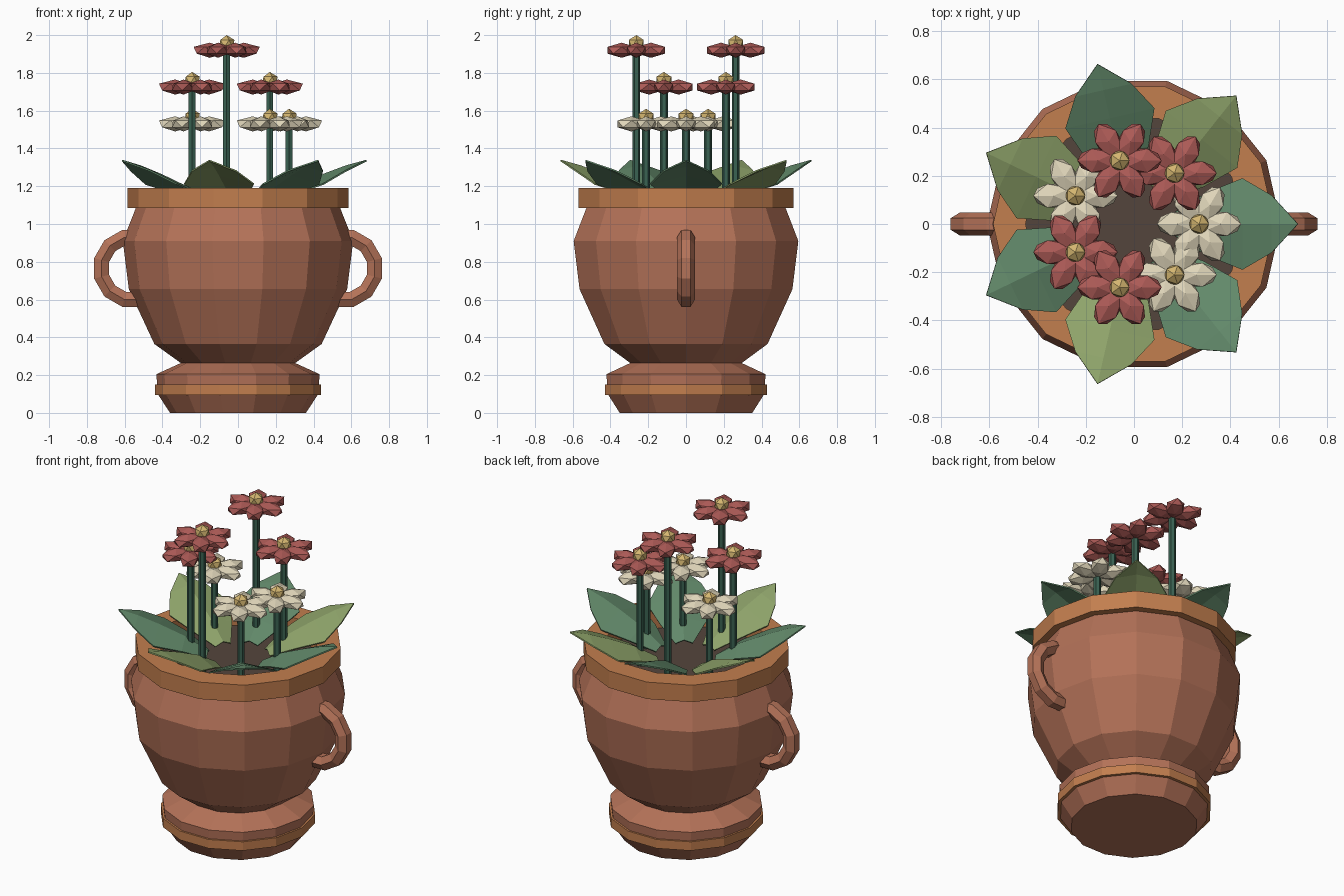
import bpy, bmesh, math
from mathutils import Vector, Matrix

if "Cube" in bpy.data.objects:
    bpy.data.objects.remove(bpy.data.objects["Cube"])

SIDES = 14


def mat(name, r, g, b):
    m = bpy.data.materials.new(name)
    lin = [((c / 255 + 0.055) / 1.055) ** 2.4 for c in (r, g, b)]
    m.diffuse_color = (*lin, 1)
    m.use_nodes = True
    m.node_tree.nodes["Principled BSDF"].inputs["Base Color"].default_value = m.diffuse_color
    return m


CLAY = mat("terracotta", 180, 114, 88)
RIM = mat("orange clay", 194, 126, 78)
SOIL = mat("dark soil", 84, 69, 60)
STEM = mat("stem green", 58, 98, 82)
LEAF_A = mat("blue green leaf", 98, 137, 106)
LEAF_B = mat("olive leaf", 142, 163, 106)
RED = mat("red petal", 172, 90, 86)
CREAM = mat("cream petal", 224, 214, 186)
YELLOW = mat("yellow centre", 212, 182, 112)


def finish(name, bm, material):
    bmesh.ops.recalc_face_normals(bm, faces=bm.faces)
    me = bpy.data.meshes.new(name)
    bm.to_mesh(me)
    bm.free()
    me.materials.append(material)
    ob = bpy.data.objects.new(name, me)
    bpy.context.collection.objects.link(ob)
    return ob


def bridge(bm, rings, closed=False):
    n = len(rings[0])
    pairs = list(zip(rings, rings[1:]))
    if closed:
        pairs.append((rings[-1], rings[0]))
    for a, b in pairs:
        for i in range(n):
            j = (i + 1) % n
            bm.faces.new((a[i], a[j], b[j], b[i]))


def lathe(name, profile, material, closed=False):
    """Spin (radius, z) points; an open profile is capped at both ends."""
    bm = bmesh.new()
    rings = [[bm.verts.new((r * math.cos(t), r * math.sin(t), z))
              for t in (2 * math.pi * i / SIDES for i in range(SIDES))]
             for r, z in profile]
    bridge(bm, rings, closed)
    if not closed:
        bm.faces.new(rings[0])
        bm.faces.new(rings[-1])
    return finish(name, bm, material)


# Pot: foot, band, body, rim and soil
lathe("pot_foot", [(0.36, 0), (0.425, 0.10), (0.432, 0.205), (0.30, 0.265)], CLAY)
lathe("foot_band", [(0.44, 0.095), (0.44, 0.15), (0.40, 0.15), (0.40, 0.095)], RIM, True)
lathe("pot_body", [(0.30, 0.262), (0.443, 0.365), (0.578, 0.655),
                   (0.61, 0.91), (0.54, 1.087)][:5] + [(0.46, 1.087), (0.46, 1.05)], CLAY)
lathe("pot_rim", [(0.585, 1.085), (0.585, 1.19), (0.45, 1.19), (0.45, 1.05), (0.50, 1.085)], RIM, True)
lathe("soil", [(0.455, 1.055), (0.455, 1.08)], SOIL)


# Handles: hexagonal tube along an arc, one on each side
def handle(name, side):
    bm = bmesh.new()
    rings = []
    for deg in (105, 75, 45, 15, -15, -45, -75, -105):
        a = math.radians(deg)
        ring = []
        for k in range(6):
            t = k * math.pi / 3
            rad = 0.17 + 0.047 * math.sin(t)
            ring.append(bm.verts.new((side * (0.558 + rad * math.cos(a)),
                                      0.048 * math.cos(t), 0.765 + rad * math.sin(a))))
        rings.append(ring)
    bridge(bm, rings)
    bm.faces.new(rings[0])
    bm.faces.new(rings[-1])
    finish(name, bm, CLAY)


handle("handle_right", 1)
handle("handle_left", -1)


# Leaves: folded blades; rows are (distance out, half width, edge z, midrib z)
def leaf(name, angle, material):
    rows = [(0.17, 0.05, 1.10, 1.12), (0.30, 0.13, 1.165, 1.20),
            (0.45, 0.19, 1.215, 1.265), (0.57, 0.12, 1.285, 1.31)]
    bm = bmesh.new()
    strips = [[bm.verts.new(p) for p in ((r, -w, ze), (r, 0, zm), (r, w, ze))]
              for r, w, ze, zm in rows]
    for a, b in zip(strips, strips[1:]):
        for i in range(2):
            bm.faces.new((a[i], b[i], b[i + 1], a[i + 1]))
    tip = bm.verts.new((0.68, 0, 1.34))
    for i in range(2):
        bm.faces.new((strips[-1][i], tip, strips[-1][i + 1]))
    bm.transform(Matrix.Rotation(angle, 4, 'Z'))
    ob = finish(name, bm, material)
    thick = ob.modifiers.new("thickness", 'SOLIDIFY')
    thick.thickness = 0.008


# Flowers: stem, six faceted petals and a faceted centre
def flower(i, angle, top, material):
    base = Vector((0.27 * math.cos(angle), 0.27 * math.sin(angle), 0))

    bm = bmesh.new()
    z0, z1 = 1.06, top - 0.07
    bmesh.ops.create_cone(bm, cap_ends=True, segments=6, radius1=0.021, radius2=0.021,
                          depth=z1 - z0,
                          matrix=Matrix.Translation(base + Vector((0, 0, (z0 + z1) / 2))))
    finish(f"stem_{i}", bm, STEM)

    bm = bmesh.new()
    for k in range(6):
        m = (Matrix.Translation(base + Vector((0, 0, top - 0.08)))
             @ Matrix.Rotation(k * math.pi / 3, 4, 'Z')
             @ Matrix.Translation((0.09, 0, 0))
             @ Matrix.Diagonal((0.095, 0.058, 0.04, 1)))
        bmesh.ops.create_icosphere(bm, subdivisions=1, radius=1, matrix=m)
    finish(f"petals_{i}", bm, material)

    bm = bmesh.new()
    bmesh.ops.create_icosphere(bm, subdivisions=1, radius=0.046,
                               matrix=Matrix.Translation(base + Vector((0, 0, top - 0.046))))
    finish(f"flower_centre_{i}", bm, YELLOW)


# Seven flowers in three repeating heights, each with a leaf below
TOPS = (1.61, 1.805, 2.0)
COLOURS = (CREAM, RED, RED)
for i in range(7):
    ang = 2 * math.pi * i / 7
    flower(i, ang, TOPS[i % 3], COLOURS[i % 3])
    leaf(f"leaf_{i}", ang, LEAF_B if i % 2 else LEAF_A)
